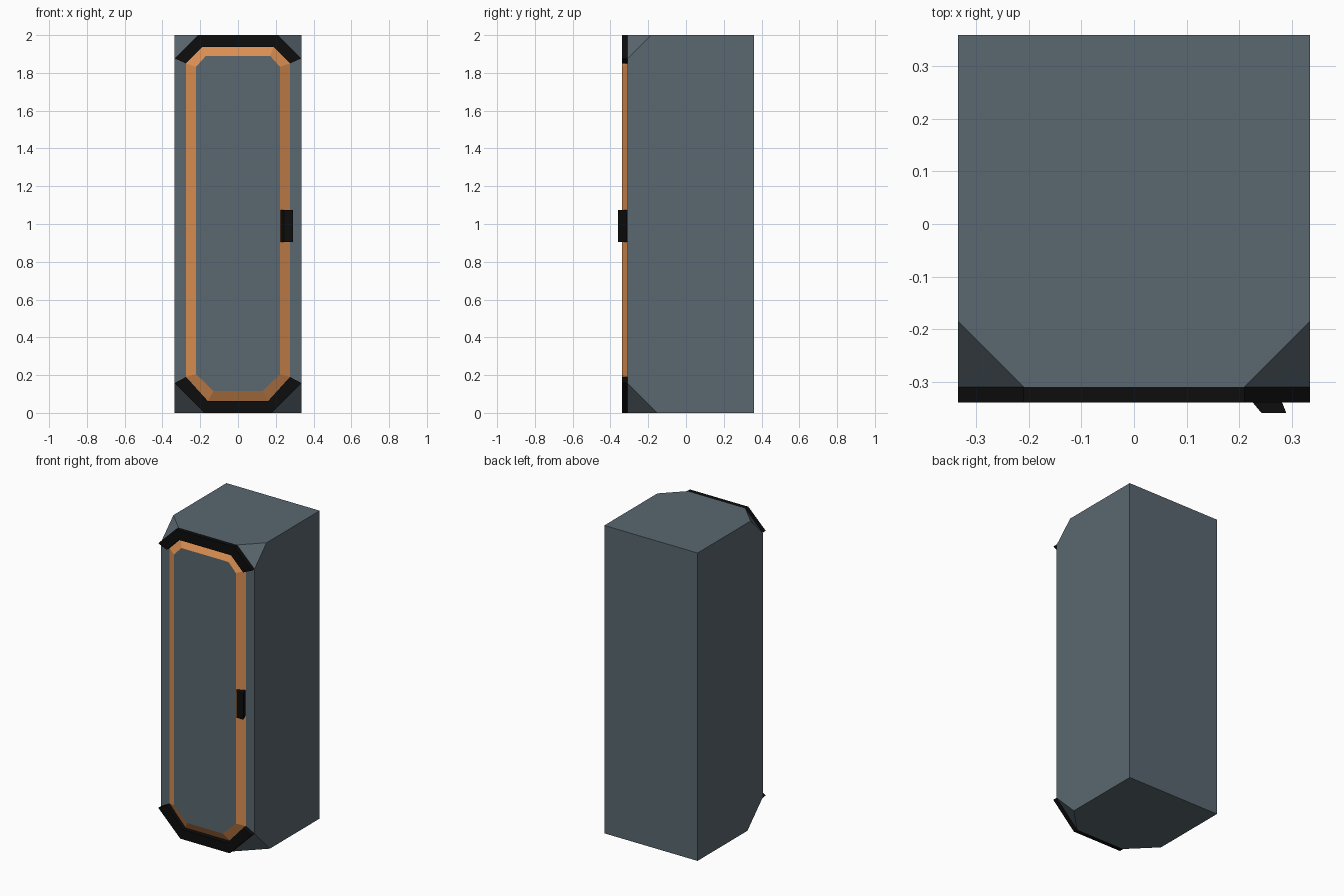
import bpy, bmesh
from mathutils import Vector

if "Cube" in bpy.data.objects:
    bpy.data.objects.remove(bpy.data.objects["Cube"])

HALF, FRONT, BACK, FACE = 0.335, -0.31, 0.36, -0.34


def material(name, rgb):
    m = bpy.data.materials.new(name)
    m.diffuse_color = (*rgb, 1)
    m.use_nodes = True
    m.node_tree.nodes["Principled BSDF"].inputs["Base Color"].default_value = m.diffuse_color
    return m


slate = material("slate grey", (0.102, 0.136, 0.160))
orange = material("orange trim", (0.71, 0.275, 0.085))
black = material("black rubber", (0.004, 0.004, 0.004))


def finish(bm, name, *mats):
    me = bpy.data.meshes.new(name)
    bm.to_mesh(me)
    bm.free()
    for m in mats:
        me.materials.append(m)
    ob = bpy.data.objects.new(name, me)
    bpy.context.collection.objects.link(ob)
    return ob


def mirrored(right):
    """Closed x/z outline from its right half, bottom to top."""
    return right + [(-x, z) for x, z in reversed(right)]


def prism(name, ring_a, ring_b, mat):
    """Solid between two matching rings of 3D points."""
    bm = bmesh.new()
    a = [bm.verts.new(p) for p in ring_a]
    b = [bm.verts.new(p) for p in ring_b]
    bm.faces.new(a)
    bm.faces.new(b[::-1])
    n = len(a)
    for i in range(n):
        j = (i + 1) % n
        bm.faces.new((a[j], a[i], b[i], b[j]))
    bmesh.ops.recalc_face_normals(bm, faces=bm.faces)
    return finish(bm, name, mat)


# Cabinet body: box with its four front corners cut off
bm = bmesh.new()
bmesh.ops.create_cube(bm, size=1)
for v in bm.verts:
    v.co = (v.co.x * 2 * HALF, BACK if v.co.y > 0 else FRONT, 2 if v.co.z > 0 else 0)
for sx in (-1, 1):
    for z, sz, cut in ((2, 1, 0.125), (0, -1, 0.158)):
        res = bmesh.ops.bisect_plane(
            bm, geom=bm.verts[:] + bm.edges[:] + bm.faces[:], dist=1e-5,
            plane_co=Vector((sx * HALF, FRONT + cut, z)),
            plane_no=Vector((sx, -1, sz)), clear_outer=True)
        edges = [e for e in res["geom_cut"] if isinstance(e, bmesh.types.BMEdge)]
        bmesh.ops.holes_fill(bm, edges=edges, sides=0)
bmesh.ops.recalc_face_normals(bm, faces=bm.faces)
finish(bm, "cabinet_body", slate)

# Door: raised panel with a sloping orange border
border = [(0.16, 0.063), (0.275, 0.19), (0.275, 1.85), (0.188, 1.938)]
panel = [(0.13, 0.115), (0.222, 0.205), (0.222, 1.832), (0.17, 1.89)]
bm = bmesh.new()
o = [bm.verts.new((x, FRONT, z)) for x, z in mirrored(border)]
p = [bm.verts.new((x, FACE, z)) for x, z in mirrored(panel)]
bm.faces.new(p)
for i in range(len(o)):
    j = (i + 1) % len(o)
    bm.faces.new((o[i], o[j], p[j], p[i])).material_index = 1
finish(bm, "door", slate, orange)

# Black bumpers around the top and bottom of the door
for name, outer, inner in (
        ("top_bumper", [(HALF, 1.877), (0.21, 2)], border[2:]),
        ("bottom_bumper", [(HALF, 0.158), (0.177, 0)], border[1::-1])):
    shape = mirrored(outer) + mirrored(inner)[::-1]
    prism(name, [(x, FACE, z) for x, z in shape],
          [(x, FRONT, z) for x, z in shape], black)

# Handle: slanted block on the right border
section = [(0.222, -0.335), (0.243, -0.36), (0.29, -0.36), (0.27, -0.31)]
prism("door_handle", [(x, y, 0.905) for x, y in section],
      [(x, y, 1.075) for x, y in section], black)
